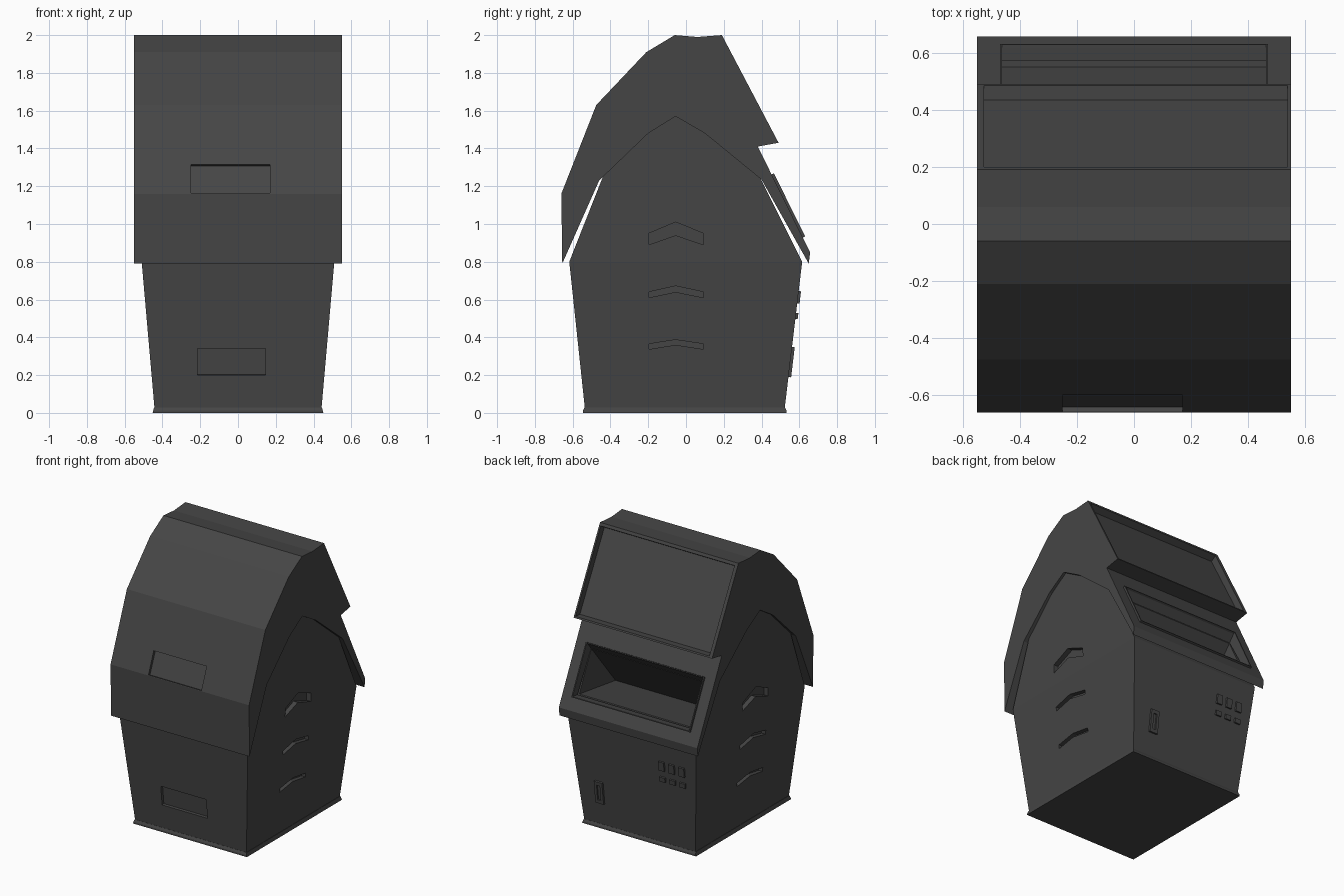
import bpy, bmesh
from mathutils import Vector

if "Cube" in bpy.data.objects:
    bpy.data.objects.remove(bpy.data.objects["Cube"])

mat = bpy.data.materials.new("dark_grey")
mat.diffuse_color = (0.06, 0.06, 0.06, 1)
mat.use_nodes = True
mat.node_tree.nodes["Principled BSDF"].inputs["Base Color"].default_value = mat.diffuse_color


def prism(name, pts, x0, x1):
    """Side profile (y, z) stretched across x; x1 may be a function of z (symmetric taper)."""
    bm = bmesh.new()
    lo = (lambda z: -x1(z)) if callable(x1) else (lambda z: x0)
    hi = x1 if callable(x1) else (lambda z: x1)
    a = [bm.verts.new((lo(z), y, z)) for y, z in pts]
    b = [bm.verts.new((hi(z), y, z)) for y, z in pts]
    bm.faces.new(a)
    bm.faces.new(b)
    for i in range(len(pts)):
        j = (i + 1) % len(pts)
        bm.faces.new((a[i], a[j], b[j], b[i]))
    bmesh.ops.recalc_face_normals(bm, faces=bm.faces)
    me = bpy.data.meshes.new(name)
    bm.to_mesh(me)
    bm.free()
    ob = bpy.data.objects.new(name, me)
    bpy.context.collection.objects.link(ob)
    me.materials.append(mat)
    return ob


def combine(ob, other, op):
    m = ob.modifiers.new("bool", 'BOOLEAN')
    m.operation, m.solver, m.object = op, 'EXACT', other
    bpy.context.view_layer.objects.active = ob
    bpy.ops.object.modifier_apply(modifier=m.name)
    bpy.data.objects.remove(other)


def band(a, b, inner, outer):
    """Slab along the profile segment a-b, between two offsets on its outward normal."""
    a, b = Vector(a), Vector(b)
    d = (b - a).normalized()
    n = Vector((-d.y, d.x))
    return [tuple(p) for p in (a + n * inner, b + n * inner, b + n * outer, a + n * outer)]


# lower walls flare outward; upper gable walls are nearly upright
lower = prism("cabinet_body", [(-.535, .02), (-.618, .8), (.615, .8), (.522, .02)], 0,
              lambda z: .44 + .0875 * z)
gable = prism("gable", [(-.618, .8), (-.44, 1.25), (-.19, 1.5), (-.055, 1.59), (.1, 1.5),
                        (.39, 1.25), (.615, .8)], 0, lambda z: .51 + .03 * (z - .8))
body = lower
combine(body, gable, 'UNION')

# hood with sloped back screen and service hatch
hood = prism("hood", [(-.655, .79), (-.66, 1.16), (-.475, 1.63), (-.21, 1.91), (-.06, 2), (.06, 1.99),
                      (.19, 2), (.49, 1.43), (.38, 1.41), (.657, .85), (.65, .79),
                      (.40, 1.235), (.1, 1.48), (-.055, 1.57), (-.2, 1.48), (-.46, 1.23)], -.55, .55)
combine(body, hood, 'UNION')

# raised hatch rim, then the wedge-shaped hatch cavity
combine(body, prism("hatch_rim", band((.453, 1.262), (.618, .928), -.02, .014), -.47, .47), 'UNION')
combine(body, prism("hatch_cut", [(.457, 1.255), (.14, .87), (.616, .938), (.68, .947), (.52, 1.29)],
                    -.462, .462), 'DIFFERENCE')

# sunken screen panel
combine(body, prism("screen_cut", [(.2, 1.981), (.158, 1.955), (.435, 1.437), (.56, 1.445), (.28, 2.02)],
                    -.525, .538), 'DIFFERENCE')

# shallow front recesses
combine(body, prism("front_upper_cut", band((-.66, 1.165), (-.599, 1.315), -.02, .05), -.25, .17), 'DIFFERENCE')
combine(body, prism("front_lower_cut", band((-.554, .2), (-.569, .34), -.02, .05), -.215, .145), 'DIFFERENCE')

# chevron vents on both sides: end bottom, end top, peak bottom, peak top
for zb, zt, pb, pt in [(.89, .95, .94, 1.01), (.61, .64, .64, .672), (.337, .365, .36, .387)]:
    c = -.055
    pts = [(c - .142, zb), (c - .142, zt), (c, pt), (c + .148, zt), (c + .148, zb), (c, pb)]
    x = min(.44 + .0875 * zb, .51) - .03
    combine(body, prism("vent_cut", pts, x, .7), 'DIFFERENCE')
    combine(body, prism("vent_cut", pts, -.7, -x), 'DIFFERENCE')

# base skirt
prism("base_skirt", [(-.545, 0), (-.545, .012), (-.537, .028), (.524, .028), (.532, .012), (.532, 0)],
      0, lambda z: .452 - .25 * z)


def back_y(z):
    return .52 + .1192 * z


def back_band(z0, z1, inner, outer):
    return band((back_y(z1), z1), (back_y(z0), z0), inner, outer)


# raised slot plate with groove on the back
plate = prism("slot_plate", back_band(.19, .35, -.01, .014), .265, .33)
combine(plate, prism("slot_cut", back_band(.215, .325, .004, .05), .285, .31), 'DIFFERENCE')

# two rows of back buttons
for row, (z0, z1) in enumerate([(.58, .645), (.497, .53)]):
    for i in range(3):
        x = -.225 - .08 * i
        prism(f"button_{row}_{i}", back_band(z0, z1, -.01, .012), x - .022, x + .022)
